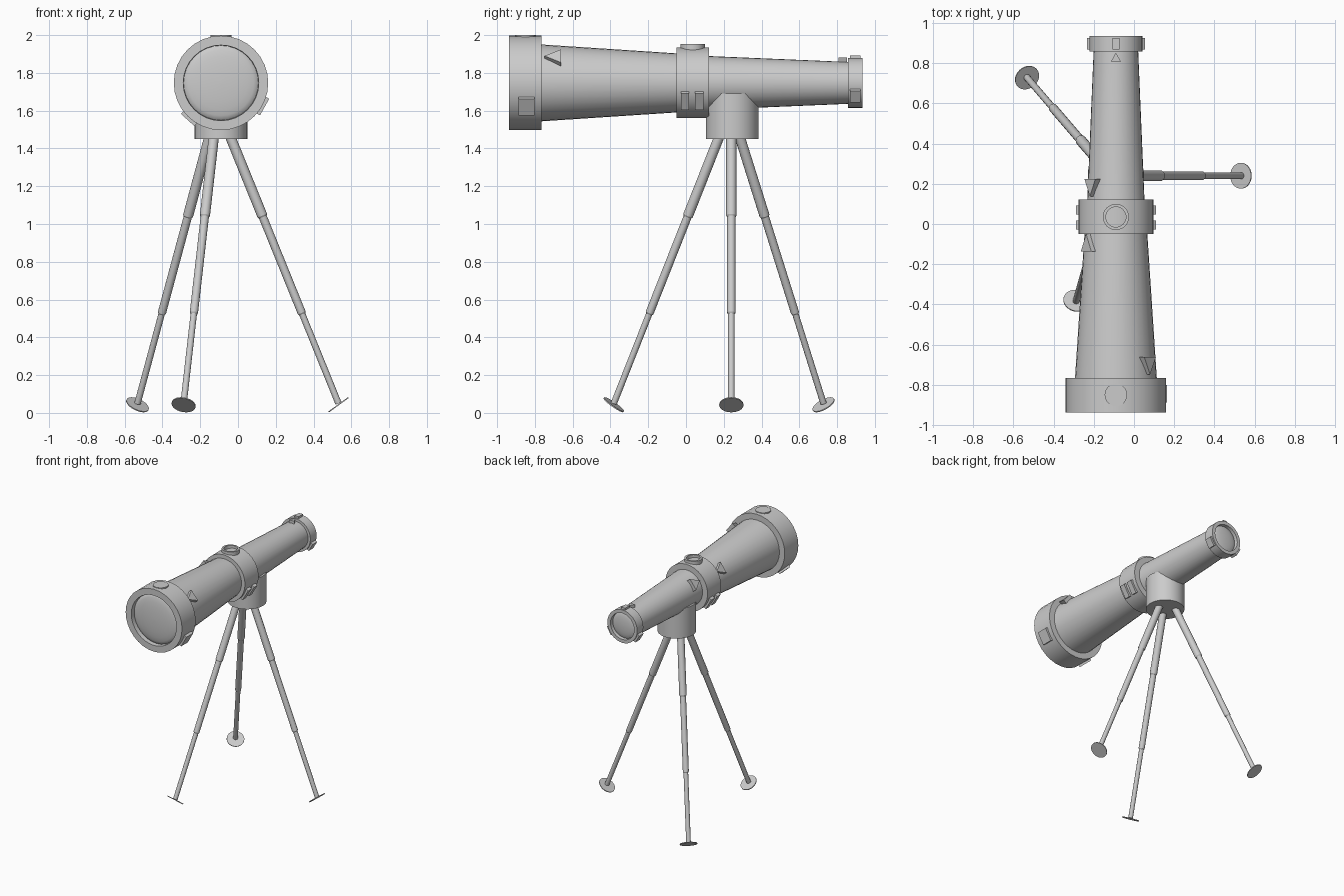
import bpy, math
from mathutils import Matrix, Vector

if "Cube" in bpy.data.objects:
    bpy.data.objects.remove(bpy.data.objects["Cube"])

AX, AZ = -0.09, 1.747      # optical axis position


def make(name, verts, faces, mat=None):
    me = bpy.data.meshes.new(name)
    me.from_pydata([tuple(v) for v in verts], [], faces)
    ob = bpy.data.objects.new(name, me)
    bpy.context.collection.objects.link(ob)
    if mat is not None:
        me.transform(mat)
    bpy.ops.object.select_all(action='DESELECT')
    ob.select_set(True)
    bpy.context.view_layer.objects.active = ob
    bpy.ops.object.mode_set(mode='EDIT')
    bpy.ops.mesh.select_all(action='SELECT')
    bpy.ops.mesh.normals_make_consistent(inside=False)
    bpy.ops.object.mode_set(mode='OBJECT')
    bpy.ops.object.shade_smooth_by_angle(angle=math.radians(30))
    return ob


def lathe(name, prof, mat, n=32, loop=False):
    """Revolve (radius, height) points around local z; ends are capped unless looped."""
    verts = [(r * math.cos(2 * math.pi * i / n), r * math.sin(2 * math.pi * i / n), h)
             for r, h in prof for i in range(n)]
    m = len(prof)
    faces = [(j * n + i, j * n + (i + 1) % n, (j + 1) % m * n + (i + 1) % n, (j + 1) % m * n + i)
             for j in range(m if loop else m - 1) for i in range(n)]
    if not loop:
        faces += [tuple(range(n))[::-1], tuple(range((m - 1) * n, m * n))]
    return make(name, verts, faces, mat)


def on_tube(deg, y, r):
    """Frame on the barrel: local z points outward, local y runs along the barrel."""
    a = math.radians(deg)
    c, s = math.cos(a), math.sin(a)
    return Matrix(((s, 0, c, AX + r * c), (0, 1, 0, y), (-c, 0, s, AZ + r * s), (0, 0, 0, 1)))


def prism(name, pts, mat, top, bottom=-0.02):
    n = len(pts)
    verts = [(x, y, h) for h in (bottom, top) for x, y in pts]
    faces = [tuple(range(n))[::-1], tuple(range(n, 2 * n))]
    faces += [(i, (i + 1) % n, n + (i + 1) % n, n + i) for i in range(n)]
    return make(name, verts, faces, mat)


def rect(w, h):
    return [(-w, -h), (w, -h), (w, h), (-w, h)]


def tri(w, h):
    return [(-w, -h), (w, -h), (0, h)]


along_y = Matrix.Translation((AX, 0, AZ)) @ Matrix.Rotation(-math.pi / 2, 4, 'X')

# Tapered barrel and its three collars
lathe("barrel", [(0.205, -0.79), (0.155, -0.03), (0.143, 0.10), (0.11, 0.88)], along_y)
lathe("front_collar", [(0.25, -0.937), (0.25, -0.765), (0.19, -0.765), (0.2, -0.937)], along_y, loop=True)
lathe("middle_collar", [(0.187, -0.05), (0.187, 0.122)], along_y)
lathe("rear_collar", [(0.132, 0.857), (0.132, 0.935), (0.105, 0.935), (0.1, 0.857)], along_y, loop=True)

# Domed lenses
dome = [(math.cos(t * math.pi / 12), math.sin(t * math.pi / 12)) for t in range(6)] + [(0.02, 1)]
lathe("front_lens", [(0.2 * r, -0.90 - 0.03 * h) for r, h in dome], along_y)
lathe("rear_lens", [(0.105 * r, 0.905 + 0.02 * h) for r, h in dome], along_y)

# Shape buttons on the front collar
circle = [(0.056 * math.cos(i * math.pi / 12), 0.056 * math.sin(i * math.pi / 12)) for i in range(24)]
prism("round_button", circle, on_tube(90, -0.85, 0.25), 0.004)
prism("square_button", rect(0.05, 0.043), on_tube(-29, -0.845, 0.25), 0.014)
prism("triangle_button", tri(0.048, 0.043), on_tube(228, -0.845, 0.25), 0.014)

# Arrow pointers on the barrel: angle, y, radius, direction
for i, (a, y, r, d) in enumerate([(40, -0.705, 0.2, -1), (145, -0.093, 0.159, 1),
                                  (143, 0.18, 0.14, -1), (90, 0.83, 0.112, 1)]):
    w, h = (0.025, 0.022) if i == 3 else (0.045, 0.043)
    prism("arrow_pointer", tri(w, h), on_tube(a, y, r) @ Matrix.Rotation(0 if d > 0 else math.pi, 4, 'Z'), 0.022)

# Plain raised index marks on the middle and rear collars
lathe("ring_mark", [(0.065, -0.02), (0.065, 0.02), (0.05, 0.02), (0.05, -0.02)],
      on_tube(90, 0.035, 0.187), loop=True)
for a in (-30, 210):
    for y in (-0.005, 0.07):
        prism("middle_mark", rect(0.05, 0.022), on_tube(a, y, 0.187), 0.014)
for a in (90, -30, 210):
    prism("rear_mark", rect(0.018 if a == 90 else 0.035, 0.028), on_tube(a, 0.897, 0.132), 0.014)

# Vertical mount
lathe("mount", [(0.14, 1.45), (0.14, 1.69)], Matrix.Translation((AX, 0.245, 0)))

# Telescoping tripod legs with tilted disc feet
legs = [((-0.04, 0.24, 1.46), (0.532, 0.24, 0.05)),
        ((-0.152, 0.285, 1.46), (-0.532, 0.728, 0.05)),
        ((-0.128, 0.175, 1.46), (-0.288, -0.382, 0.05))]
for top, foot in legs:
    top, foot = Vector(top), Vector(foot)
    d = foot - top
    q = d.to_track_quat('Z', 'Y').to_matrix().to_4x4()
    L = d.length
    lathe("leg", [(0.027, 0), (0.027, L * 0.295), (0.022, L * 0.3), (0.022, L * 0.66),
                  (0.017, L * 0.665), (0.017, L)], Matrix.Translation(top) @ q, n=16)
    out = Vector((d.x, d.y, 0)).normalized()
    normal = out * -math.sin(math.radians(36)) + Vector((0, 0, math.cos(math.radians(36))))
    lathe("foot_pad", [(0.064, -0.003), (0.064, 0.003)], Matrix.Translation(foot - Vector((0, 0, 0.007)))
          @ normal.to_track_quat('Z', 'Y').to_matrix().to_4x4(), n=32)
